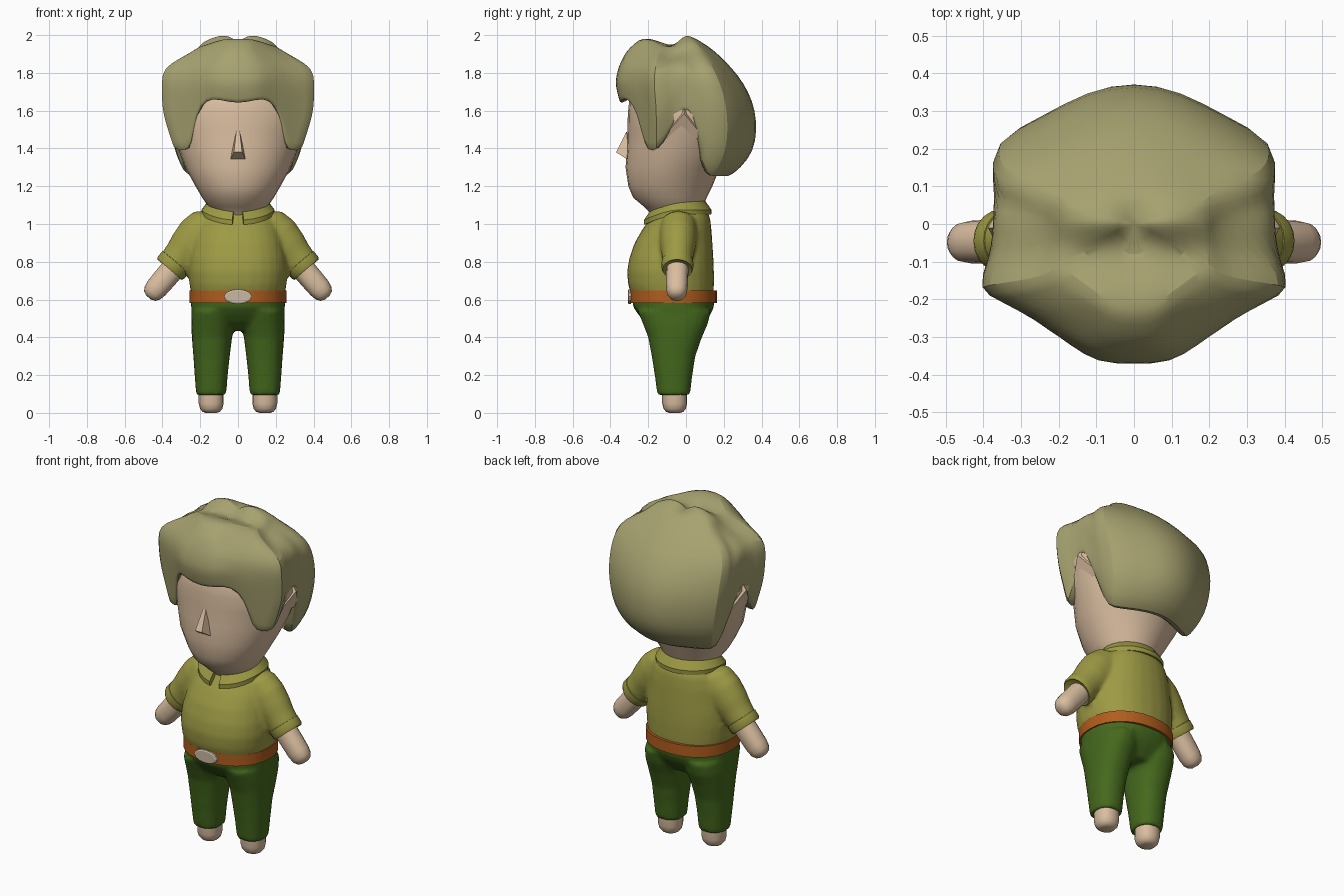
import bpy, bmesh, math
from mathutils import Vector, Matrix

if "Cube" in bpy.data.objects:
    bpy.data.objects.remove(bpy.data.objects["Cube"])


def material(name, rgb):
    m = bpy.data.materials.new(name)
    m.diffuse_color = [(c / 255 / 12.92 if c < 11 else ((c / 255 + .055) / 1.055) ** 2.4) for c in rgb] + [1]
    m.use_nodes = True
    m.node_tree.nodes["Principled BSDF"].inputs["Base Color"].default_value = m.diffuse_color
    return m


SKIN = material("skin", (218, 190, 160))
HAIR = material("hair olive", (167, 162, 112))
SHIRT = material("shirt olive green", (157, 154, 68))
PANTS = material("trouser green", (69, 105, 29))
BELT = material("belt orange brown", (176, 93, 30))
METAL = material("buckle grey", (200, 184, 162))


def make(name, bm, mat, smooth=40, subdiv=0):
    bmesh.ops.recalc_face_normals(bm, faces=bm.faces)
    me = bpy.data.meshes.new(name)
    bm.to_mesh(me)
    bm.free()
    ob = bpy.data.objects.new(name, me)
    bpy.context.collection.objects.link(ob)
    me.materials.append(mat)
    if subdiv:
        ob.modifiers.new("subdivide", "SUBSURF").levels = subdiv
        ob.modifiers["subdivide"].render_levels = subdiv
    if smooth:
        bpy.ops.object.select_all(action='DESELECT')
        bpy.context.view_layer.objects.active = ob
        ob.select_set(True)
        bpy.ops.object.shade_smooth_by_angle(angle=math.radians(smooth))
    return ob


def fuse(name, parts):
    """Joins overlapping volumes into one softly blended skin."""
    bpy.ops.object.select_all(action='DESELECT')
    for p in parts:
        p.select_set(True)
    bpy.context.view_layer.objects.active = parts[0]
    bpy.ops.object.join()
    ob = parts[0]
    ob.name = name
    rm = ob.modifiers.new("blend", "REMESH")
    rm.mode, rm.voxel_size, rm.use_smooth_shade = 'VOXEL', .012, True
    sm = ob.modifiers.new("soften", "SMOOTH")
    sm.factor, sm.iterations = .5, 7


def bridge(bm, rings, closed=True):
    for a, b in zip(rings, rings[1:]):
        n = len(a)
        for i in range(n if closed else n - 1):
            j = (i + 1) % n
            bm.faces.new((a[i], a[j], b[j], b[i]))


def loft(name, mat, sections, n=24, power=1.0, matrix=Matrix(), smooth=40):
    """Sections are (z, centre x, centre y, half width x, half width y)."""
    bm = bmesh.new()
    rings = []
    for z, cx, cy, rx, ry in sections:
        ring = []
        for i in range(n):
            t = 2 * math.pi * i / n
            c, s = math.cos(t), math.sin(t)
            p = (cx + rx * math.copysign(abs(c) ** power, c), cy + ry * math.copysign(abs(s) ** power, s), z)
            ring.append(bm.verts.new(matrix @ Vector(p)))
        rings.append(ring)
    bridge(bm, rings)
    bm.faces.new(rings[0][::-1])
    bm.faces.new(rings[-1])
    return make(name, bm, mat, smooth)


def lerp(table, v):
    if v <= table[0][0]:
        return table[0][1]
    for (a, p), (b, q) in zip(table, table[1:]):
        if v <= b:
            return p + (q - p) * (v - a) / (b - a)
    return table[-1][1]


def yspan(rows):
    """Turns (z, half width, front y, back y) rows into centred sections."""
    return [(z, 0, (f + b) / 2, rx, (b - f) / 2) for z, rx, f, b in rows]


def solid(name, mat, points, faces, smooth=0):
    bm = bmesh.new()
    v = [bm.verts.new(p) for p in points]
    for f in faces:
        bm.faces.new([v[i] for i in f])
    return make(name, bm, mat, smooth)


# Head and neck
loft("head", SKIN, yspan([
    (1.00, .10, -.15, .06), (1.05, .11, -.18, .07), (1.09, .155, -.22, .09), (1.14, .19, -.28, .11),
    (1.20, .225, -.305, .14), (1.30, .28, -.32, .18), (1.40, .318, -.312, .24), (1.50, .352, -.31, .26),
    (1.58, .374, -.308, .26), (1.66, .35, -.30, .26), (1.76, .29, -.25, .22), (1.84, .18, -.17, .12)]), 28)

# Nose wedge
solid("nose", SKIN, [(-.043, -.30, 1.335), (.043, -.30, 1.335), (.022, -.37, 1.38), (-.022, -.37, 1.38),
                     (-.009, -.315, 1.49), (.009, -.315, 1.49), (0, -.28, 1.40)],
      [(0, 1, 2, 3), (3, 2, 5, 4), (1, 5, 2), (0, 3, 4), (0, 4, 6), (4, 5, 6), (5, 1, 6), (1, 0, 6)])

# Hair: columns (x, y, hem height) around one half, mirrored to the other
half = [(0, -.378, 1.625), (.10, -.374, 1.65), (.17, -.325, 1.655), (.235, -.285, 1.58), (.305, -.24, 1.39),
        (.355, -.21, 1.38), (.425, -.18, 1.37), (.39, -.10, 1.46), (.378, -.02, 1.63), (.378, .05, 1.57),
        (.378, .13, 1.27), (.385, .235, 1.235), (.25, .30, 1.24), (.13, .37, 1.24), (0, .395, 1.24)]
columns = half + [(-x, y, h) for x, y, h in half[-2:0:-1]]
side = [(1.24, .70), (1.4, .83), (1.6, .99), (1.81, .99), (1.85, .93), (1.88, .77), (1.91, .59), (1.96, .50)]
side_back = [(1.24, .70), (1.32, .82), (1.4, .90)] + side[2:]
front = [(1.35, .92), (1.62, .91), (1.7, .97), (1.76, 1), (1.85, .93), (1.92, .82), (1.96, .62)]
back = [(1.24, .56), (1.33, .86), (1.43, .98), (1.6, .95), (1.74, .82), (1.85, .57), (1.92, .38), (1.96, .22)]


def crown(x, y, z):
    # twin tufts on top with a crease in front of them
    if z > 1.88:
        z += .05 * math.exp(-((abs(x) - .085) ** 2 + y * y) / .004)
        z += .03 * math.exp(-((y + .21) ** 2) / .006 - x * x / .03)
        z -= .035 * math.exp(-((y + .075) ** 2) / .002)
    return x, y, z


bm = bmesh.new()
rings = []
for k in (-1, 0, .08, .2, .35, .5, .64, .76, .86, .94, 1):
    ring = []
    for x, y, hem in columns:
        z = hem + (1.96 - hem) * max(k, 0)
        px = x * lerp(side_back if y > .1 else side, z)
        py = y * lerp(front if y < 0 else back, z)
        if k < 0:  # underside lip
            px, py, z = px * .86, py * .86, z + .03
        ring.append(bm.verts.new(crown(px, py, z)))
    rings.append(ring)
for s in (.66, .33):
    rings.append([bm.verts.new(crown(q.co.x * s, q.co.y * s, 1.96)) for q in rings[10]])
bridge(bm, rings)
tip = bm.verts.new(crown(0, 0, 1.96))
for a, b in zip(rings[-1], rings[-1][1:] + rings[-1][:1]):
    bm.faces.new((a, b, tip))
make("hair", bm, HAIR, 50, 1)

# Shirt body
shirt = [loft("shirt", SHIRT, yspan([
    (.60, .24, -.28, .14), (.64, .25, -.295, .147), (.68, .257, -.307, .148), (.75, .264, -.312, .148),
    (.82, .259, -.30, .145), (.90, .242, -.272, .14), (.97, .227, -.232, .135), (1.03, .20, -.19, .128),
    (1.08, .165, -.16, .108), (1.10, .13, -.13, .09)]), 28, .9)]

# Folded collar, open at the front and lower there
bm = bmesh.new()
rings = []
for r, z in [(.86, 1.075), (.90, 1.12), (.97, 1.124), (1.2, 1.075), (1.19, 1.05), (1.0, 1.055)]:
    ring = []
    for i in range(25):
        t = math.radians(9 + 342 * i / 24)
        x, y = .162 * r * math.sin(t), -.045 - .15 * r * math.cos(t)
        drop = .055 * max(0, math.cos(t)) ** 1.5
        ring.append(bm.verts.new((x, y, z - drop)))
    rings.append(ring)
bridge(bm, rings, False)
for e in (0, -1):
    bm.faces.new([r[e] for r in rings])
make("collar", bm, SHIRT, 35)

trousers = []
for s, label in ((1, "left"), (-1, "right")):
    # Temple bulge showing beside the hair
    solid(label + "_temple", SKIN, [(s * .325, -.13, 1.45), (s * .325, .10, 1.45), (s * .388, -.01, 1.585),
                                    (s * .34, -.01, 1.65)], [(0, 1, 2), (1, 3, 2), (3, 0, 2), (0, 3, 1)], 60)

    # Sleeve, cuff and forearm along one slanted axis, aligned with the body's depth
    axis = Vector((s * .65, -.02, -.76)).normalized()
    xa = Vector((0, 1, 0)).cross(axis).normalized()
    ya = axis.cross(xa)
    frame = Matrix.Translation((s * .17, -.04, .985)) @ Matrix((xa, ya, axis)).transposed().to_4x4()
    shirt.append(loft(label + "_sleeve", SHIRT, [
        (-.06, 0, 0, .06, .06), (-.02, 0, 0, .102, .094), (.06, 0, 0, .117, .10), (.14, 0, 0, .108, .094),
        (.20, 0, 0, .095, .084), (.27, 0, 0, .087, .08)], 20, 1, frame))
    loft(label + "_cuff", SHIRT, [
        (.24, 0, 0, .07, .066), (.247, 0, 0, .091, .084), (.285, 0, 0, .091, .084),
        (.298, 0, 0, .083, .078), (.288, 0, 0, .066, .064)], 20, 1, frame)
    loft(label + "_arm", SKIN, [
        (.2, 0, 0, .064, .06), (.35, 0, 0, .062, .058), (.41, 0, 0, .06, .057), (.444, 0, 0, .054, .052),
        (.466, 0, 0, .04, .038), (.476, 0, 0, .018, .018)], 16, .9,
         Matrix.Translation((-s * .006, 0, -.012)) @ frame)

    # Trouser leg and rounded foot
    trousers.append(loft(label + "_trouser_leg", PANTS, [
        (.095, s * .142, -.065, .08, .087), (.2, s * .142, -.066, .088, .10), (.3, s * .14, -.066, .097, .116),
        (.4, s * .138, -.058, .107, .143), (.47, s * .132, -.056, .116, .172),
        (.54, s * .125, -.062, .12, .195)], 20, .88))
    loft(label + "_foot", SKIN, [
        (0, s * .142, -.06, .03, .03), (.006, s * .142, -.06, .046, .046), (.022, s * .142, -.06, .059, .059),
        (.05, s * .142, -.06, .066, .066), (.12, s * .142, -.06, .066, .066)], 16, .9)

# Trouser hips, blended with the legs
trousers.append(loft("trouser_hips", PANTS, yspan([
    (.435, .17, -.15, .06), (.48, .238, -.215, .10), (.52, .245, -.252, .13),
    (.56, .249, -.28, .148), (.62, .249, -.287, .152)]), 28, .9))
fuse("trousers", trousers)
fuse("shirt", shirt)

# Belt band
loft("belt", BELT, yspan([(.582, .235, -.275, .14), (.582, .256, -.298, .163),
                          (.648, .256, -.298, .163), (.648, .235, -.275, .14)]), 28, .92, smooth=25)

# Oval buckle facing forward
turn = Matrix.Translation((0, -.29, .615)) @ Matrix.Rotation(math.pi / 2, 4, 'X')
loft("buckle", METAL, [(0, 0, 0, .075, .039), (.014, 0, 0, .075, .039), (.018, 0, 0, .066, .032)],
     12, 1, turn, smooth=20)
